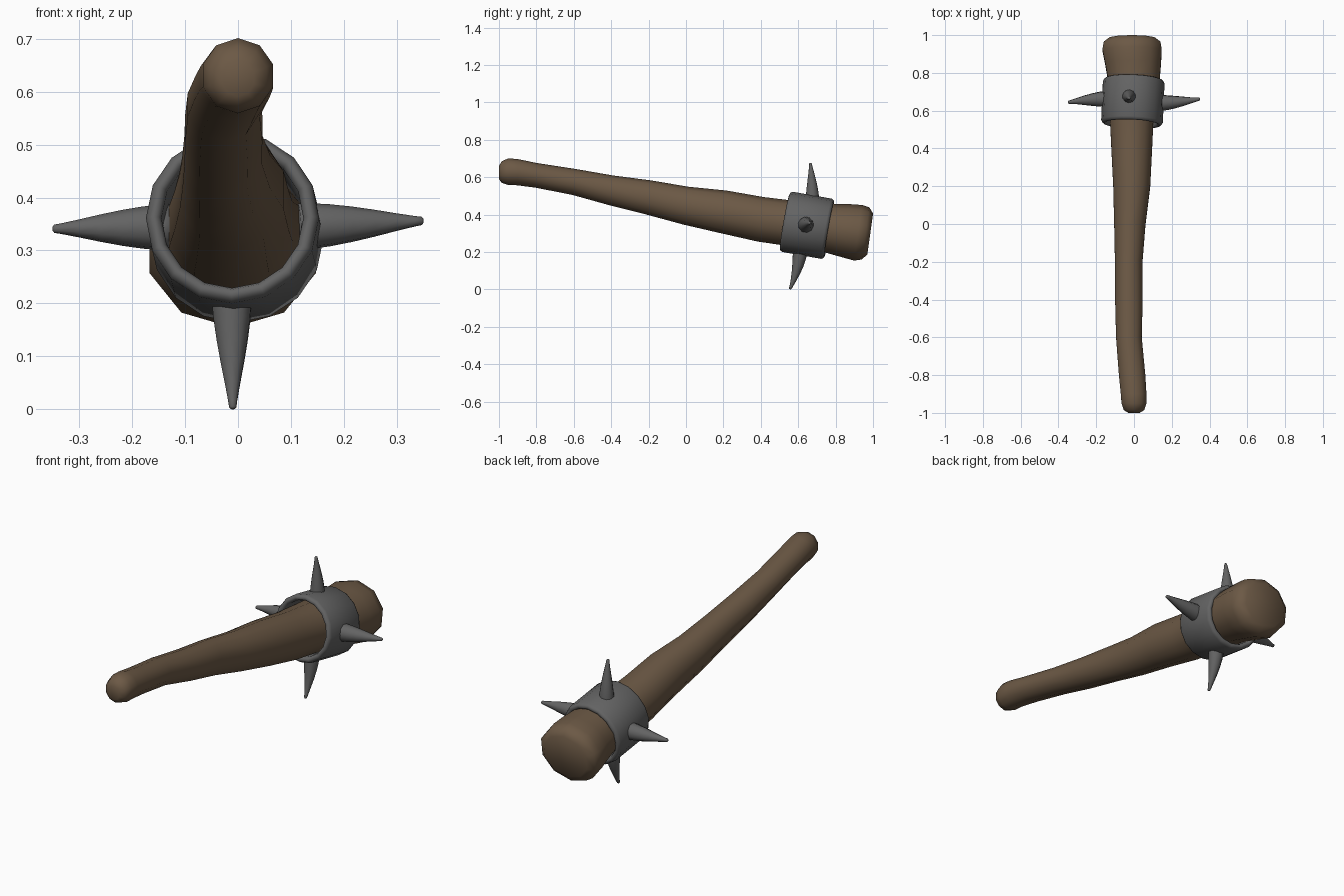
import bpy, bmesh, math
from mathutils import Matrix, Vector

if "Cube" in bpy.data.objects:
    bpy.data.objects.remove(bpy.data.objects["Cube"])


def material(name, rgb):
    m = bpy.data.materials.new(name)
    m.diffuse_color = (*rgb, 1)
    m.use_nodes = True
    m.node_tree.nodes["Principled BSDF"].inputs["Base Color"].default_value = m.diffuse_color
    return m


wood = material("brown wood", (0.150, 0.100, 0.060))
iron = material("grey iron", (0.125, 0.125, 0.125))


def loft(name, rings, mat, closed=False):
    """Skin a list of point rings; cap the ends, or join last to first."""
    bm = bmesh.new()
    vs = [[bm.verts.new(p) for p in ring] for ring in rings]
    n = len(vs[0])
    for a, b in zip(vs, vs[1:] + (vs[:1] if closed else [])):
        for i in range(n):
            j = (i + 1) % n
            bm.faces.new((a[i], a[j], b[j], b[i]))
    if not closed:
        bm.faces.new(vs[0][::-1])
        bm.faces.new(vs[-1])
    bmesh.ops.recalc_face_normals(bm, faces=bm.faces)
    me = bpy.data.meshes.new(name)
    bm.to_mesh(me)
    bm.free()
    me.materials.append(mat)
    me.shade_smooth()
    ob = bpy.data.objects.new(name, me)
    bpy.context.collection.objects.link(ob)
    return ob


def ring(center, side, up, rx, rz, n):
    return [Vector(center) + side * (rx * math.sin(t)) + up * (rz * math.cos(t))
            for t in (2 * math.pi * i / n for i in range(n))]


# Wooden club: y, centre x, centre z, half width, half height
sections = [
    (-1.00, 0.000, .625, .030, .035), (-.985, 0.000, .628, .054, .058),
    (-.95, 0.000, .630, .066, .071), (-.90, -.002, .627, .068, .070),
    (-.80, -.010, .610, .070, .066), (-.60, -.027, .575, .068, .070),
    (-.40, -.027, .530, .073, .080), (-.20, -.028, .492, .073, .092),
    (0.00, -.022, .448, .083, .102), (0.20, -.012, .415, .098, .115),
    (0.40, -.012, .375, .108, .120), (0.55, -.012, .355, .115, .122),
    (0.75, 0.000, .330, .135, .130), (0.85, -.005, .315, .148, .143),
    (0.92, -.010, .303, .157, .150), (0.96, -.010, .300, .150, .141),
    (0.985, -.010, .297, .118, .110)]
rings = []
for y, cx, cz, rx, rz in sections:
    tilt = math.radians(8) * min(1, max(0, (y + 1) / 0.6))
    up = Vector((0, math.sin(tilt), math.cos(tilt)))
    rings.append(ring((cx, y, cz), Vector((1, 0, 0)), up, rx * 1.05, rz, 10))
loft("wooden_club", rings, wood)

# Iron collar: rounded band, lathed round the tilted club axis
C = Vector((-.006, .647, .343))
R = Matrix.Rotation(math.radians(-2.5), 3, 'Z') @ Matrix.Rotation(math.radians(-10), 3, 'X')
side, axis, up = R.col[0], R.col[1], R.col[2]
profile = [(-.105, .161), (-.117, .155), (-.121, .146), (-.117, .137), (-.105, .132),
           (.105, .132), (.117, .137), (.121, .146), (.117, .155), (.105, .161)]
loft("iron_collar", [ring(C + axis * h, side, up, r * 1.015, r * 1.015, 16)
                     for h, r in profile], iron, closed=True)

# Spikes: bowed taper from base to tip
taper = [(0, .044), (.12, .043), (.25, .040), (.42, .034), (.6, .026),
         (.78, .017), (.93, .010), (.985, .008), (1, .004)]


def spike(name, base, tip, bow, width=1.0):
    base, tip, bow = Vector(base), Vector(tip), Vector(bow)
    d = (tip - base).normalized()
    a = d.cross(axis).normalized()
    b = d.cross(a)
    loft(name, [ring(base.lerp(tip, t) + bow * (4 * t * (1 - t)), a, b,
                     r * width, r * width, 10) for t, r in taper], iron)


spike("spike_right", (.115, .640, .345), (.350, .662, .356), (0, -.004, 0))
spike("spike_left", (-.125, .662, .344), (-.350, .644, .341), (0, .004, 0))
spike("spike_top", (-.026, .676, .455), (-.026, .665, .677), (0, .003, 0), .85)
spike("spike_bottom", (-.012, .612, .225), (-.010, .556, .001), (0, .010, 0), .9)
